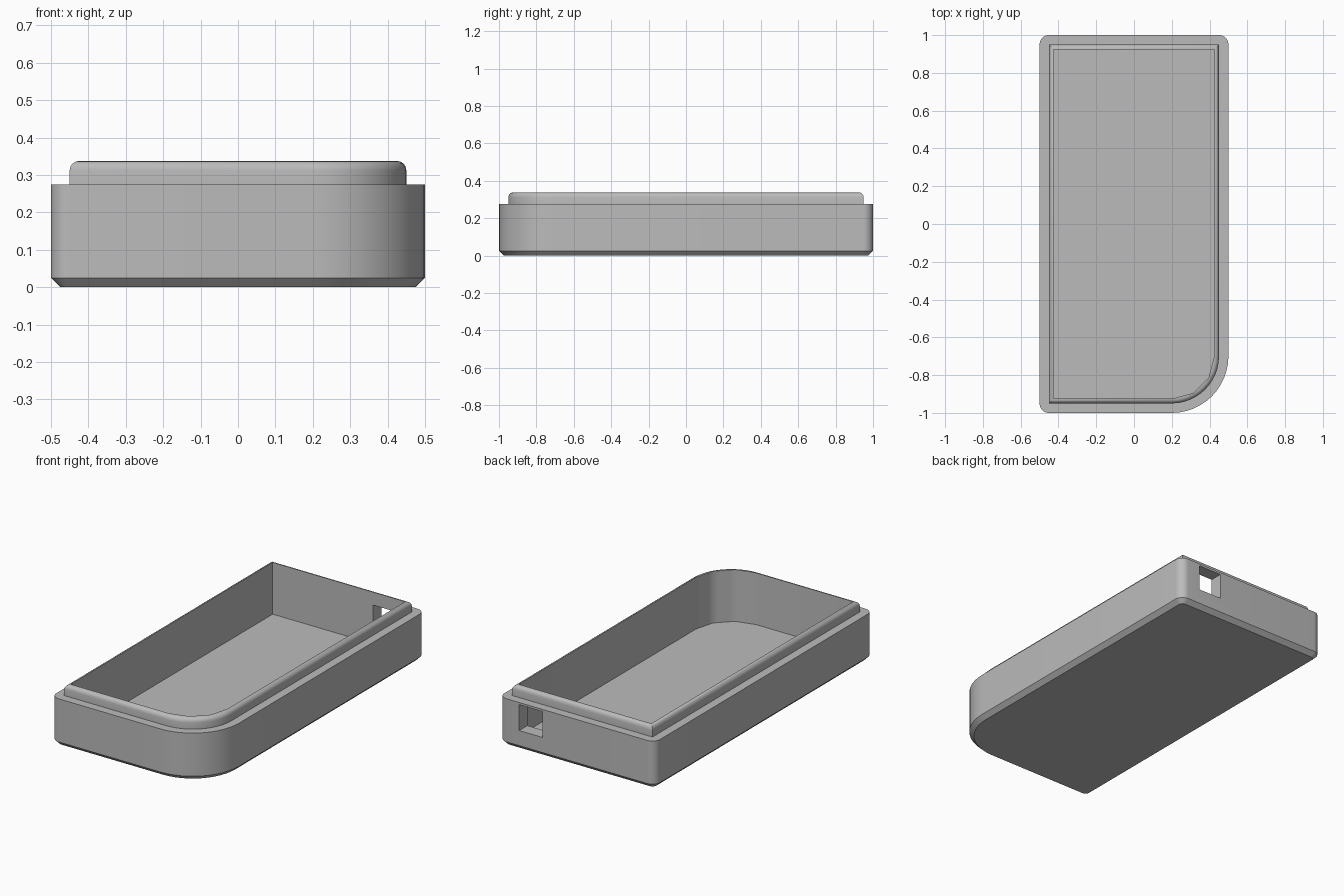
import bpy, bmesh
from math import sin, cos, pi

cube = bpy.data.objects.get("Cube")
if cube:
    bpy.data.objects.remove(cube, do_unlink=True)

HALF_X, HALF_Y = 0.5, 1.0
BIG_R, STEPS, CHORDS = 0.3, 12, 3

grey = bpy.data.materials.new("plain grey")
grey.use_nodes = True
colour = (0.5, 0.5, 0.5, 1)
grey.diffuse_color = colour
grey.node_tree.nodes["Principled BSDF"].inputs["Base Color"].default_value = colour


def outline(inset, small_r, coarse=False):
    """Rectangle with one large rounded corner at front left, three small ones."""
    points = []
    corners = ((1, -1, -pi / 2), (1, 1, 0), (-1, 1, pi / 2), (-1, -1, pi))
    for sx, sy, start in corners:
        r = BIG_R - inset if (sx, sy) == (1, -1) else small_r
        cx, cy = sx * (HALF_X - inset - r), sy * (HALF_Y - inset - r)

        def arc(t):
            a = start + t * pi / 2
            return cx + r * cos(a), cy + r * sin(a)

        for i in range(STEPS + 1):
            if coarse:  # walk along straight chords
                k = min(i * CHORDS // STEPS, CHORDS - 1)
                f = i * CHORDS / STEPS - k
                (x0, y0), (x1, y1) = arc(k / CHORDS), arc((k + 1) / CHORDS)
                points.append((x0 + f * (x1 - x0), y0 + f * (y1 - y0)))
            else:
                points.append(arc(i / STEPS))
    return points


# Body section: chamfered base, wall, ledge, rounded lip, cavity wall
FLOOR, LEDGE, TOP, ROUND = 0.0375, 0.275, 0.3375, 0.025
section = [(0.025, 0, 0.025, False), (0, 0.025, 0.05, False),
           (0, LEDGE, 0.05, False), (0.05, LEDGE, 0, False)]
for i in range(5):
    a = i / 4 * pi / 2
    section.append((0.05 + ROUND * (1 - cos(a)), TOP - ROUND * (1 - sin(a)), 0, False))
section += [(0.075, TOP, 0, True), (0.075, FLOOR, 0, True)]

bm = bmesh.new()
rings = [[bm.verts.new((x, y, z)) for x, y in outline(inset, r, coarse)]
         for inset, z, r, coarse in section]
for low, high in zip(rings, rings[1:]):
    for i in range(len(low)):
        j = (i + 1) % len(low)
        bm.faces.new((low[i], low[j], high[j], high[i]))
bm.faces.new(rings[0][::-1])
bm.faces.new(rings[-1])
bmesh.ops.remove_doubles(bm, verts=bm.verts, dist=0.0001)
bmesh.ops.recalc_face_normals(bm, faces=bm.faces)
mesh = bpy.data.meshes.new("open_case")
bm.to_mesh(mesh)
bm.free()
mesh.materials.append(grey)
case = bpy.data.objects.new("open_case", mesh)
bpy.context.collection.objects.link(case)

# Square port through the back wall
bpy.ops.mesh.primitive_cube_add(size=1, location=(0.295, 0.96, 0.1875))
cutter = bpy.context.object
cutter.name = "port_cutter"
cutter.scale = (0.15, 0.2, 0.15)
cutter.hide_render = True
cutter.data.materials.append(grey)
cut = case.modifiers.new("port", "BOOLEAN")
cut.operation, cut.solver, cut.object = "DIFFERENCE", "EXACT", cutter

bpy.ops.object.select_all(action="DESELECT")
case.select_set(True)
bpy.context.view_layer.objects.active = case
bpy.ops.object.modifier_apply(modifier=cut.name)
bpy.data.objects.remove(cutter, do_unlink=True)
bpy.ops.object.shade_smooth_by_angle(angle=0.61)
